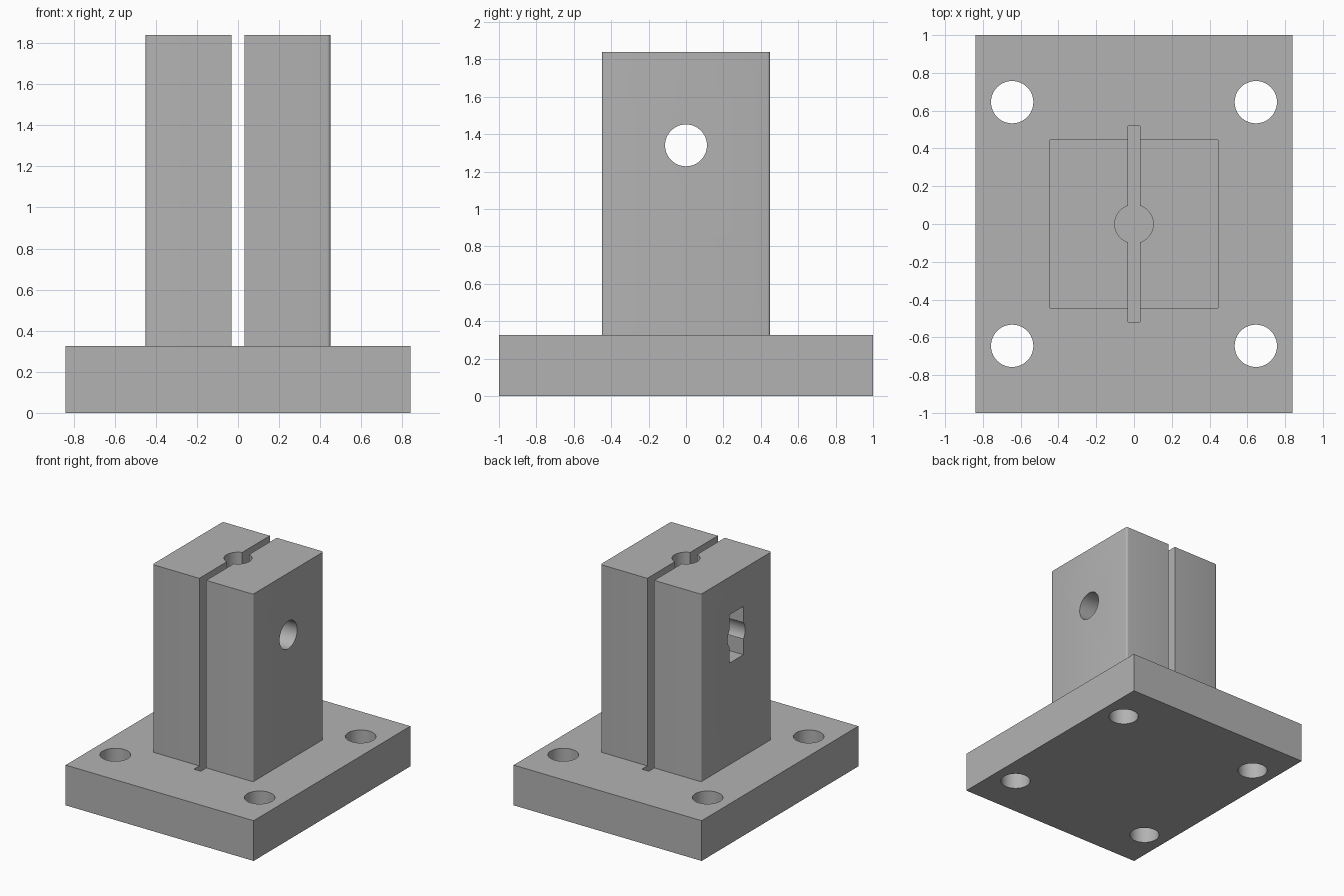
import bpy
import math

if "Cube" in bpy.data.objects:
    bpy.data.objects.remove(bpy.data.objects["Cube"], do_unlink=True)

BASE_TOP, TOP = 0.325, 1.84
BOLT_Z = 1.34
GROOVE_FLOOR = 0.26

grey = bpy.data.materials.new("plain_grey")
grey.use_nodes = True
grey.diffuse_color = (0.45, 0.45, 0.45, 1)
grey.node_tree.nodes["Principled BSDF"].inputs["Base Color"].default_value = (0.45, 0.45, 0.45, 1)


def box(name, low, high):
    centre = [(a + b) / 2 for a, b in zip(low, high)]
    bpy.ops.mesh.primitive_cube_add(size=1, location=centre)
    ob = bpy.context.object
    ob.name = name
    ob.scale = [b - a for a, b in zip(low, high)]
    bpy.ops.object.transform_apply(location=False, rotation=False, scale=True)
    ob.data.materials.append(grey)
    return ob


def rod(name, radius, length, centre, rotation=(0, 0, 0)):
    bpy.ops.mesh.primitive_cylinder_add(vertices=64, radius=radius, depth=length,
                                        location=centre, rotation=rotation)
    ob = bpy.context.object
    ob.name = name
    ob.data.materials.append(grey)
    return ob


def apply(ob, mod):
    bpy.ops.object.select_all(action='DESELECT')
    ob.select_set(True)
    bpy.context.view_layer.objects.active = ob
    bpy.ops.object.modifier_apply(modifier=mod.name)


def combine(ob, other, operation):
    mod = ob.modifiers.new(operation.lower(), 'BOOLEAN')
    mod.operation = operation
    mod.solver = 'EXACT'
    mod.object = other
    apply(ob, mod)
    bpy.data.objects.remove(other, do_unlink=True)


# Base plate
body = box("clamp_block", (-0.84, -1, 0), (0.84, 1, BASE_TOP))

# Column with slightly rounded upright edges, fused to the base
column = box("column", (-0.45, -0.45, 0.15), (0.45, 0.45, TOP))
weights = column.data.attributes.new("bevel_weight_edge", 'FLOAT', 'EDGE')
for edge in column.data.edges:
    a, b = (column.data.vertices[i].co for i in edge.vertices)
    weights.data[edge.index].value = float(abs(a.z - b.z) > 0.5)
bevel = column.modifiers.new("bevel", 'BEVEL')
bevel.limit_method = 'WEIGHT'
bevel.width = 0.016
bevel.segments = 4
apply(column, bevel)
combine(body, column, 'UNION')

# Mounting holes in the base corners
for x in (-0.645, 0.645):
    for y in (-0.645, 0.645):
        combine(body, rod("mounting_hole", 0.112, 1, (x, y, 0.16)), 'DIFFERENCE')

# Clamping slit, running a little past the column into the base
combine(body, box("slit", (-0.031, -0.518, GROOVE_FLOOR), (0.031, 0.518, 2)), 'DIFFERENCE')

# Upright bore
combine(body, rod("bore", 0.102, 2 - GROOVE_FLOOR, (0, 0, (2 + GROOVE_FLOOR) / 2)), 'DIFFERENCE')

# Cross bolt hole and the nut pocket on the right side
combine(body, rod("bolt_hole", 0.112, 2, (0, 0, BOLT_Z), (0, math.pi / 2, 0)), 'DIFFERENCE')
combine(body, box("nut_pocket", (-0.6, -0.09, BOLT_Z - 0.195), (-0.25, 0.09, BOLT_Z + 0.195)), 'DIFFERENCE')

bpy.ops.object.select_all(action='DESELECT')
body.select_set(True)
bpy.context.view_layer.objects.active = body
bpy.ops.object.shade_smooth_by_angle(angle=math.radians(30))
